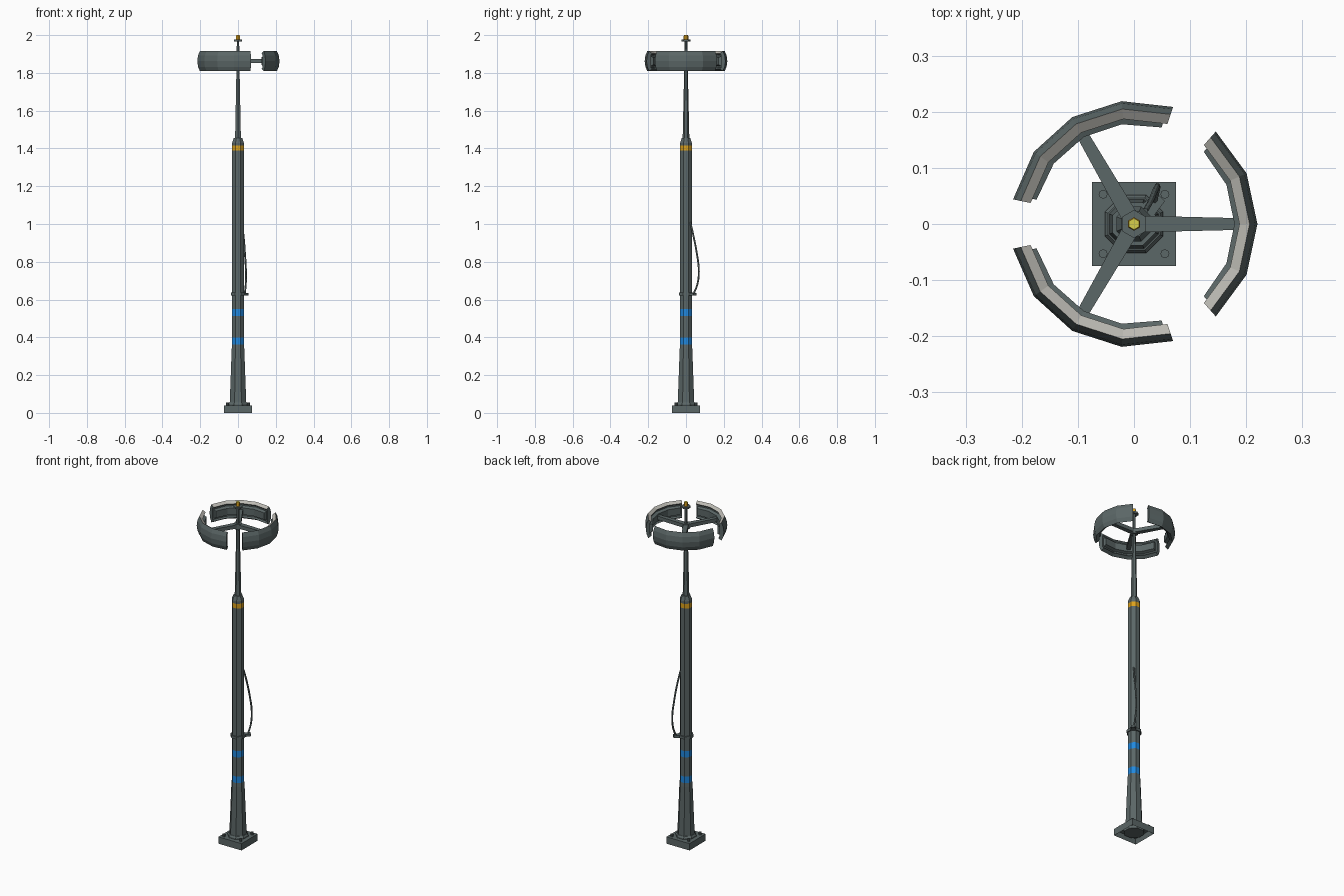
import bpy, bmesh, math
from mathutils import Matrix, Vector

if "Cube" in bpy.data.objects:
    bpy.data.objects.remove(bpy.data.objects["Cube"])


def make_material(name, rgb):
    m = bpy.data.materials.new(name)
    m.diffuse_color = (*rgb, 1)
    m.use_nodes = True
    m.node_tree.nodes["Principled BSDF"].inputs["Base Color"].default_value = m.diffuse_color
    return m


MATS = [make_material("slate_grey", (0.105, 0.135, 0.135)),
        make_material("blue", (0.015, 0.25, 0.74)),
        make_material("orange", (0.72, 0.36, 0.012)),
        make_material("yellow", (0.68, 0.62, 0.07)),
        make_material("pale_grey", (0.50, 0.49, 0.45))]
GREY, BLUE, ORANGE, YELLOW, PALE = range(5)


def finish(bm, name):
    bmesh.ops.recalc_face_normals(bm, faces=bm.faces[:])
    me = bpy.data.meshes.new(name)
    bm.to_mesh(me)
    bm.free()
    for m in MATS:
        me.materials.append(m)
    ob = bpy.data.objects.new(name, me)
    bpy.context.collection.objects.link(ob)
    return ob


def lathe(name, rings, sides, turn=0.0, centre=(0, 0), cap_mat=GREY):
    """Stack of (radius, z, material of the wall above)."""
    bm = bmesh.new()
    loops = []
    for r, z, _ in rings:
        loops.append([bm.verts.new((centre[0] + r * math.cos(turn + math.tau * i / sides),
                                    centre[1] + r * math.sin(turn + math.tau * i / sides), z))
                      for i in range(sides)])
    for k in range(len(loops) - 1):
        for i in range(sides):
            j = (i + 1) % sides
            f = bm.faces.new((loops[k][i], loops[k][j], loops[k + 1][j], loops[k + 1][i]))
            f.material_index = rings[k][2]
    bm.faces.new(loops[0])
    bm.faces.new(loops[-1]).material_index = cap_mat
    return finish(bm, name)


def arc_solid(name, section, half_angle, middle, steps=4, pale_edge=None):
    """Sweep an (r, z) section round the mast axis."""
    bm = bmesh.new()
    loops = []
    for s in range(steps + 1):
        a = middle + half_angle * (2 * s / steps - 1)
        loops.append([bm.verts.new((r * math.cos(a), r * math.sin(a), z)) for r, z in section])
    n = len(section)
    for s in range(steps):
        for i in range(n):
            j = (i + 1) % n
            f = bm.faces.new((loops[s][i], loops[s][j], loops[s + 1][j], loops[s + 1][i]))
            f.material_index = PALE if i == pale_edge else GREY
    bm.faces.new(loops[0])
    bm.faces.new(loops[-1])
    return finish(bm, name)


def tapered_bar(name, x0, x1, w0, w1, z0, z1, angle):
    bm = bmesh.new()
    bmesh.ops.create_cube(bm, size=1)
    for v in bm.verts:
        far = v.co.x > 0
        v.co = Vector((x1 if far else x0, v.co.y * (w1 if far else w0), z1 if v.co.z > 0 else z0))
    bmesh.ops.transform(bm, matrix=Matrix.Rotation(angle, 4, 'Z'), verts=bm.verts[:])
    return finish(bm, name)


# Base plate, hollow underneath
bm = bmesh.new()
bmesh.ops.create_cube(bm, size=1, matrix=Matrix.Translation((0, 0, 0.02)) @ Matrix.Diagonal((0.15, 0.15, 0.04, 1)))
under = [f for f in bm.faces if f.normal.z < -0.9]
bmesh.ops.inset_region(bm, faces=under, thickness=0.012)
bmesh.ops.translate(bm, verts=under[0].verts[:], vec=(0, 0, 0.028))
finish(bm, "base_plate")

# Anchor bolts and collar
for sx in (-1, 1):
    for sy in (-1, 1):
        lathe("anchor_bolt", [(0.008, 0.035, GREY), (0.008, 0.054, GREY)], 8, 0, (sx * 0.055, sy * 0.053))
EIGHTH = math.pi / 8
lathe("base_collar", [(0.056, 0.01, GREY), (0.056, 0.048, GREY), (0.050, 0.056, GREY)], 8, EIGHTH)

# Main pole with painted bands
lathe("main_pole", [(0.050, 0.03, GREY), (0.047, 0.06, GREY), (0.036, 0.34, GREY),
                    (0.034, 0.362, BLUE), (0.034, 0.40, GREY), (0.034, 0.513, BLUE),
                    (0.034, 0.55, GREY), (0.034, 1.388, ORANGE), (0.034, 1.415, GREY),
                    (0.034, 1.43, GREY), (0.024, 1.455, GREY)], 8, EIGHTH)

# Slim upper mast, finial plate and tip
lathe("upper_mast", [(0.018, 1.44, GREY), (0.010, 1.80, GREY), (0.009, 1.86, GREY), (0.007, 1.98, GREY)],
      6, math.pi / 6)
lathe("arm_hub", [(0.022, 1.845, GREY), (0.022, 1.875, GREY)], 6, math.pi / 6)
lathe("finial_plate", [(0.025, 1.967, GREY), (0.025, 1.977, GREY)], 6, math.pi / 6)
lathe("finial_tip", [(0.012, 1.977, ORANGE), (0.012, 1.995, ORANGE), (0.010, 2.0, ORANGE)], 6, math.pi / 6,
      cap_mat=YELLOW)

# Three arms carrying curved panels
ZC = 1.8625
shell = [(r, ZC + z) for r, z in ((0.206, 0.053), (0.188, 0.041), (0.196, 0.034), (0.196, -0.034),
                                  (0.188, -0.041), (0.206, -0.053), (0.216, -0.030), (0.220, 0.0),
                                  (0.216, 0.030))]
block = [(r, ZC + z) for r, z in ((0.200, 0.028), (0.179, 0.020), (0.179, -0.020), (0.200, -0.028))]
for k in range(3):
    a = math.tau * k / 3
    tapered_bar("panel_arm", 0.0, 0.185, 0.030, 0.021, 1.852, 1.873, a)
    arc_solid("curved_panel", shell, math.radians(48.5), a, pale_edge=0)
    arc_solid("panel_inner_block", block, math.radians(46), a)

# Clamp ring with tab
lathe("clamp_ring", [(0.041, 0.622, GREY), (0.041, 0.637, GREY)], 8, EIGHTH)
tapered_bar("clamp_tab", 0.02, 0.068, 0.034, 0.020, 0.622, 0.636, math.pi / 4)

# Hanging cable loop
cu = bpy.data.curves.new("cable_path", 'CURVE')
cu.dimensions = '3D'
cu.bevel_depth = 0.005
cu.bevel_resolution = 1
cu.resolution_u = 3
cu.use_fill_caps = True
pts = [(0.036, 0.040, 0.63), (0.041, 0.060, 0.68), (0.042, 0.068, 0.75),
       (0.037, 0.058, 0.84), (0.030, 0.041, 0.93), (0.020, 0.023, 1.01)]
sp = cu.splines.new('BEZIER')
sp.bezier_points.add(len(pts) - 1)
for bp, p in zip(sp.bezier_points, pts):
    bp.co = p
    bp.handle_left_type = bp.handle_right_type = 'AUTO'
helper = bpy.data.objects.new("cable_path", cu)
bpy.context.collection.objects.link(helper)
bpy.context.view_layer.update()
me = bpy.data.meshes.new_from_object(helper.evaluated_get(bpy.context.evaluated_depsgraph_get()))
bpy.data.objects.remove(helper)
me.materials.clear()
me.materials.append(MATS[GREY])
cable = bpy.data.objects.new("cable", me)
bpy.context.collection.objects.link(cable)
